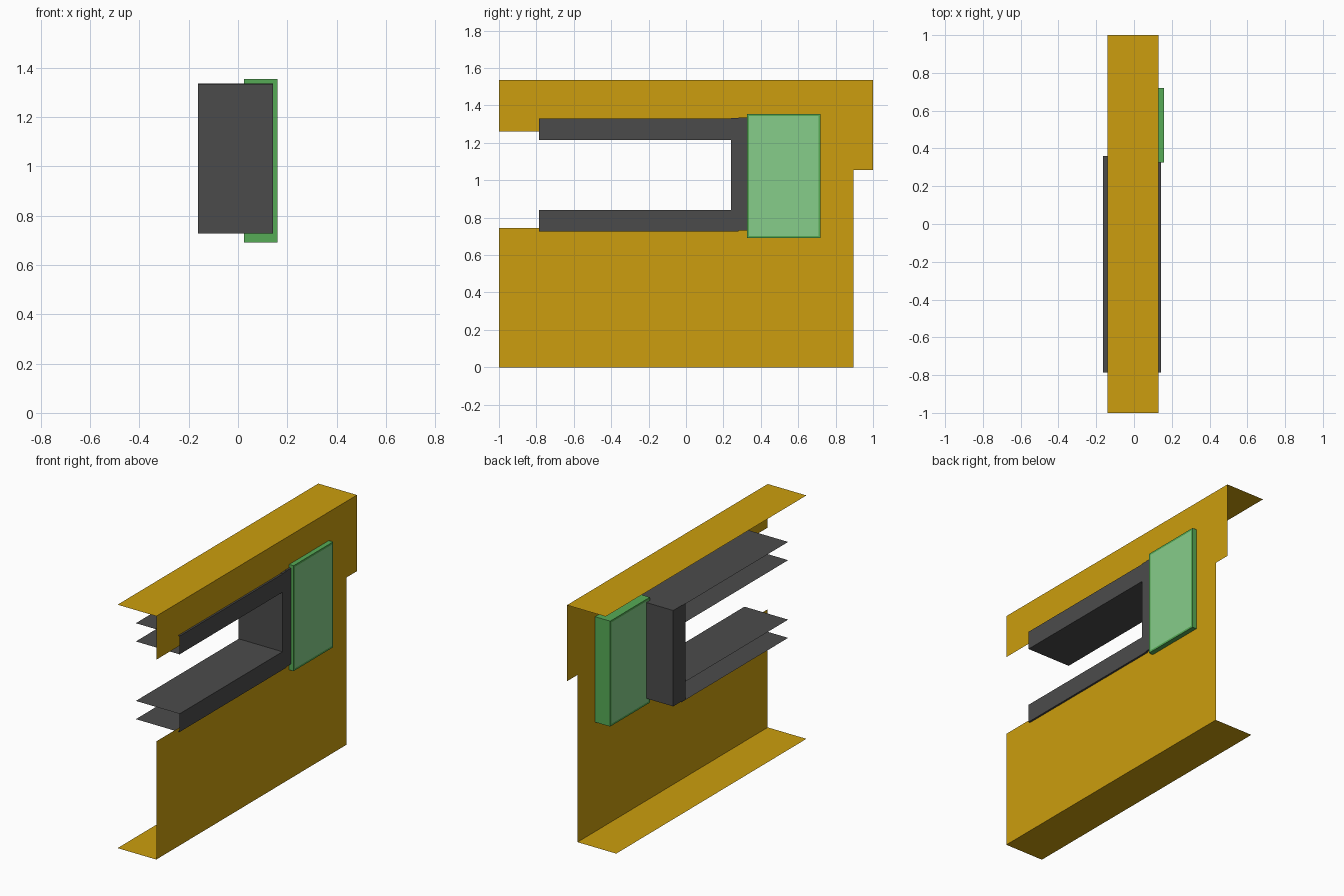
import bpy, bmesh

if "Cube" in bpy.data.objects:
    bpy.data.objects.remove(bpy.data.objects["Cube"])


def material(name, rgb):
    m = bpy.data.materials.new(name)
    lin = [((c / 255 + 0.055) / 1.055) ** 2.4 for c in rgb]
    m.diffuse_color = (*lin, 1)
    m.use_nodes = True
    m.node_tree.nodes["Principled BSDF"].inputs["Base Color"].default_value = m.diffuse_color
    return m


YELLOW = material("ochre yellow", (204, 158, 14))
GREY = material("dark grey", (75, 75, 75))
GREEN = material("green rim", (86, 171, 86))
PALE = material("pale green", (134, 205, 138))


def finish(name, bm, *mats):
    me = bpy.data.meshes.new(name)
    bm.to_mesh(me)
    bm.free()
    for m in mats:
        me.materials.append(m)
    ob = bpy.data.objects.new(name, me)
    bpy.context.collection.objects.link(ob)
    return ob


def sheet(bm, x0, x1, y0, y1, z):
    """Flat horizontal plate."""
    bm.faces.new([bm.verts.new(p) for p in
                  ((x0, y0, z), (x1, y0, z), (x1, y1, z), (x0, y1, z))])


def box_mesh(x, y, z):
    bm = bmesh.new()
    bmesh.ops.create_cube(bm, size=1)
    for v in bm.verts:
        v.co = [r[0] if c < 0 else r[1] for c, r in zip(v.co, (x, y, z))]
    return bm


# Outer casing: open sheet with a slot in the side, plus top and bottom flanges
XL, XR = -0.14, 0.13
bm = bmesh.new()
outline = [(-1, 0), (0.895, 0), (0.895, 1.055), (1, 1.055), (1, 1.535),
           (-1, 1.535), (-1, 1.26), (0.3, 1.26), (0.3, 0.745), (-1, 0.745)]
bm.faces.new([bm.verts.new((XR, y, z)) for y, z in outline])
sheet(bm, XL, XR, -1, 1, 1.535)
sheet(bm, XL, XR, -1, 0.895, 0)
bm.faces.ensure_lookup_table()
bm.faces[2].normal_flip()
bmesh.ops.remove_doubles(bm, verts=bm.verts, dist=1e-4)
finish("casing", bm, YELLOW)

# Slot rails: channels open at the front and on the inner side
DL, DR = -0.163, 0.142
for name, z0, z1 in (("upper_rail", 1.215, 1.33), ("lower_rail", 0.725, 0.84)):
    bm = bmesh.new()
    sheet(bm, DL, DR, -0.785, 0.28, z1)
    sheet(bm, DL, DR, -0.785, 0.28, z0)
    bm.faces.ensure_lookup_table()
    bm.faces[1].normal_flip()
    bm.faces.new([bm.verts.new((DR, y, z)) for y, z in
                  ((-0.785, z0), (0.28, z0), (0.28, z1), (-0.785, z1))])
    bmesh.ops.remove_doubles(bm, verts=bm.verts, dist=1e-4)
    finish(name, bm, GREY)

# Column closing the slot, and the plate behind it
finish("slot_end", box_mesh((DL, DR), (0.24, 0.28), (0.727, 1.333)), GREY)
finish("back_plate", box_mesh((DL, DR), (0.28, 0.36), (0.73, 1.335)), GREY)

# Green window block with a pale pane inset on both broad sides
bm = box_mesh((0.025, 0.16), (0.325, 0.72), (0.69, 1.355))
bm.normal_update()
panes = [f for f in bm.faces if abs(f.normal.x) > 0.9]
bmesh.ops.inset_individual(bm, faces=panes, thickness=0.018)
for f in panes:
    f.material_index = 1
finish("window_block", bm, GREEN, PALE)
